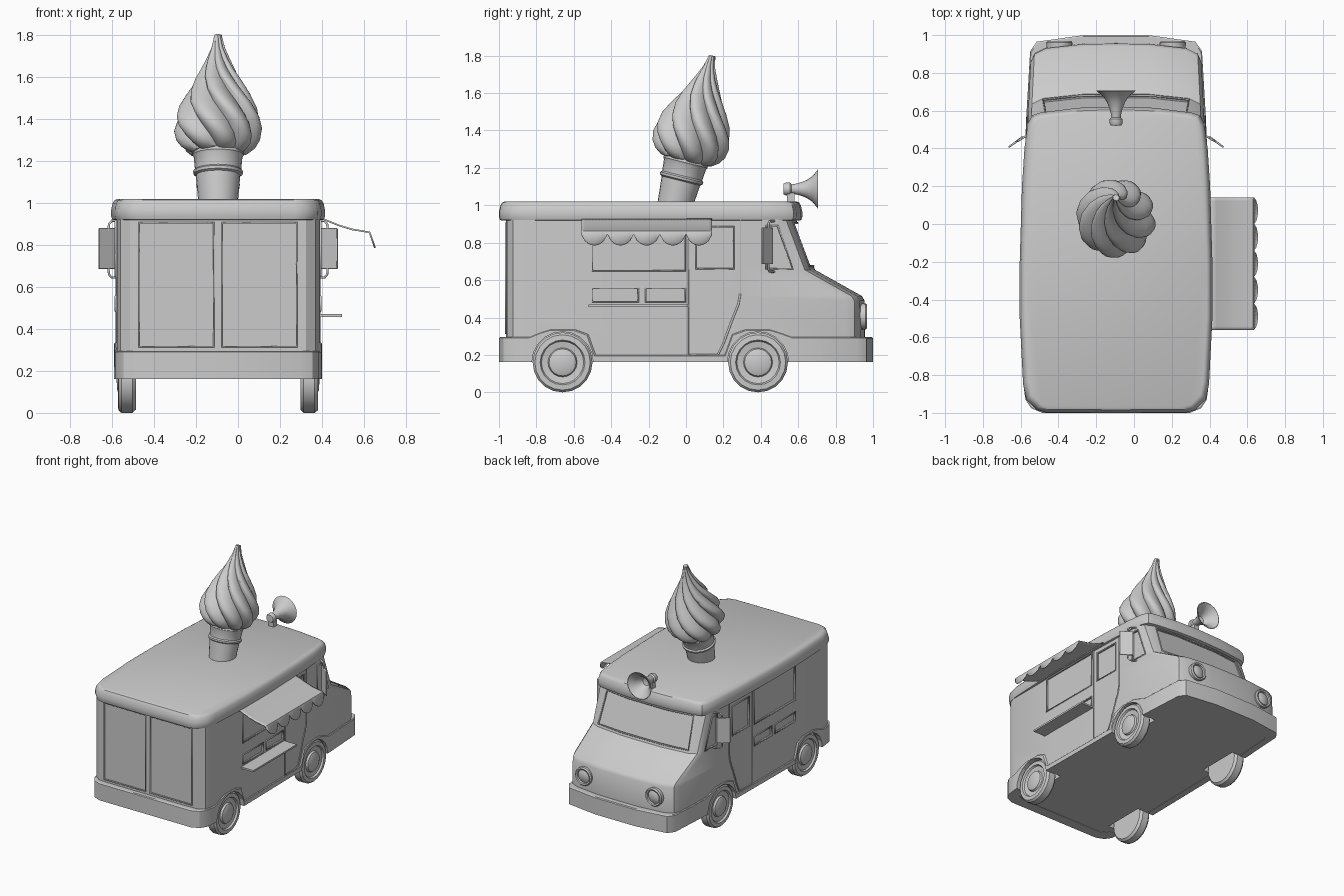
import bpy, bmesh, math
from mathutils import Matrix, Vector as V

if "Cube" in bpy.data.objects:
    bpy.data.objects.remove(bpy.data.objects["Cube"])

CX = -0.095                      # truck centreline; parts are built around x = 0 and shifted at the end
R90 = math.pi / 2


def mesh(name, verts, faces):
    bm = bmesh.new()
    vs = [bm.verts.new(v) for v in verts]
    for f in faces:
        bm.faces.new([vs[i] for i in f])
    bmesh.ops.remove_doubles(bm, verts=bm.verts, dist=1e-5)
    bmesh.ops.recalc_face_normals(bm, faces=bm.faces)
    me = bpy.data.meshes.new(name)
    bm.to_mesh(me)
    bm.free()
    ob = bpy.data.objects.new(name, me)
    bpy.context.collection.objects.link(ob)
    return ob


def loft(name, rings, caps=True, loop=False):
    n, m = len(rings[0]), len(rings)
    faces = [(i * n + j, i * n + (j + 1) % n, (i + 1) % m * n + (j + 1) % n, (i + 1) % m * n + j)
             for i in range(m if loop else m - 1) for j in range(n)]
    if caps and not loop:
        faces += [tuple(range(n)), tuple(range((m - 1) * n, m * n))]
    return mesh(name, [p for r in rings for p in r], faces)


def lathe(name, profile, mat, seg=24):
    rings = [[mat @ V((r * math.cos(a), r * math.sin(a), h))
              for a in (2 * math.pi * k / seg for k in range(seg))] for r, h in profile]
    return loft(name, rings)


def tube(name, pts, r, cyclic=True):
    cu = bpy.data.curves.new(name, 'CURVE')
    cu.dimensions = '3D'
    cu.bevel_depth, cu.bevel_resolution = r, 1
    cu.use_fill_caps = True
    sp = cu.splines.new('POLY')
    sp.points.add(len(pts) - 1)
    for q, p in zip(sp.points, pts):
        q.co = (*p, 1)
    sp.use_cyclic_u = cyclic
    ob = bpy.data.objects.new(name, cu)
    bpy.context.collection.objects.link(ob)
    return ob


def box(name, lo, hi):
    return loft(name, [[(lo[0], lo[1], z), (hi[0], lo[1], z), (hi[0], hi[1], z), (lo[0], hi[1], z)]
                       for z in (lo[2], hi[2])])


def cut(target, cutter):
    cutter.hide_render = True
    cutter.display_type = 'WIRE'
    cutter.hide_set(True)
    m = target.modifiers.new("cut", 'BOOLEAN')
    m.object, m.operation, m.solver = cutter, 'DIFFERENCE', 'EXACT'


def full(half):                  # mirror a half outline running from front centre to rear centre
    return half + [(-p[0], *p[1:]) for p in half[-2:0:-1]]


def side(y):                     # half width of the gently bulging wall
    return 0.487 - 0.022 * (y + 0.4) ** 2


def outline(yf, z):
    w = side(yf - 0.1)
    half = [(0, yf), (0.17, yf - 0.002), (w - 0.08, yf - 0.025), (w - 0.02, yf - 0.055), (w, yf - 0.1)]
    half += [(side(y), y) for y in (0.28, 0.0, -0.4, -0.87)]
    half += [(0.465, -0.925), (0.42, -0.958), (0.3, -0.962), (0, -0.962)]
    return full([(x, y, z) for x, y in half])


# Body shell with sloping hood and windscreen
body = loft("body", [outline(yf, z) for yf, z in
                     ((.955, .165), (.957, .3), (.955, .49), (.94, .515), (.69, .655), (.587, .93))])


# Recessed panels with raised frames
def panel(name, pts, normal, depth=0.014, r=0.006):
    n = V(normal).normalized()
    cut(body, loft(name + "_cutter", [[V(p) - n * depth for p in pts], [V(p) + n * 0.04 for p in pts]]))
    tube(name + "_frame", [V(p) + n * 0.001 for p in pts], r)


def rect(a, b, c, d):
    return [(a, c), (b, c), (b, d), (a, d)]


PANELS = {"serving_window": rect(-.5, -.005, .65, .915), "rear_vent": rect(-.5, -.255, .485, .555),
          "front_vent": rect(-.215, -.005, .485, .555), "door_window": rect(.055, .255, .66, .885),
          "cab_window": [(.43, .66), (.57, .66), (.49, .89), (.43, .89)]}
DOOR = [(.015, .925), (.015, .2), (.17, .2), (.2, .26), (.24, .37), (.28, .47), (.29, .53), (.29, .925)]
for s, tag in ((1, "right_"), (-1, "left_")):
    for name, poly in PANELS.items():
        panel(tag + name, [(s * side(y), y, z) for y, z in poly], (s, 0, 0))
    tube(tag + "door_seam", [(s * side(y), y, z) for y, z in DOOR], 0.006, False)
    panel(tag + "rear_door", [(s * x, -.962, z) for x, z in rect(.02, .375, .315, .905)], (0, -1, 0), 0.01)


def glass(x, z):
    return (x, .69 - (z - .655) * .103 / .275 - (.025 if abs(x) > .2 else .002), z)


panel("windscreen", [glass(x, .675) for x in (-.385, -.17, .17, .385)]
      + [glass(x, .905) for x in (.37, .17, -.17, -.37)], (0, .275, .103))

# Wraparound bumper skirt that rises over the wheels
half = [(0, 1.0, .295), (.17, 1.0, .295), (.42, .965, .295), (.455, .915, .295)]
half += [(side(y) + .009, y, z) for y, z in
         ((.57, .295), (.5, .32), (.45, .335), (.32, .335), (.25, .31), (.21, .2), (-.49, .2), (-.53, .31),
          (-.6, .335), (-.73, .335), (-.78, .32), (-.84, .295))]
half += [(.48, -.93, .295), (.45, -.975, .295), (.39, -1.0, .295), (0, -1.0, .295)]
ring = full(half)
skirt = loft("bumper_skirt", [[(x, y, .162) for x, y, z in ring], [(x, y, z - .005) for x, y, z in ring],
                              [(x * .99, y * .993, z) for x, y, z in ring],
                              [(x * .9, y * .92, z) for x, y, z in ring],
                              [(x * .9, y * .92, .162) for x, y, z in ring]], loop=True)

# Wheels and their arches
TYRE = [(0, -.042), (.145, -.042), (.16, -.026), (.16, .026), (.148, .041), (.12, .043), (.113, .03),
        (.078, .024), (.072, .038), (.052, .046), (0, .05)]
for s, tag in ((1, "right_"), (-1, "left_")):
    for y, end in ((-.66, "rear_"), (.385, "front_")):
        rot = Matrix.Rotation(s * R90, 4, 'Y')
        lathe(tag + end + "wheel", TYRE, Matrix.Translation((s * .434, y, .16)) @ rot, 20)
        arch = lathe(tag + end + "arch_cutter", [(.164, -.075), (.164, .15)],
                     Matrix.Translation((s * .434, y, .16)) @ rot, 20)
        cut(body, arch)
        cut(skirt, arch)

# Roof cap with rounded rim
half = [(0, .622), (.2, .615), (.4, .59), (.445, .575), (.468, .53), (.485, .4), (.498, .2), (.51, -.2),
        (.51, -.5), (.492, -.85), (.475, -.93), (.42, -.985), (.37, -.998), (0, -1.0)]
loft("roof", [full([(x * k, (y + .19) * k2 - .19, z) for x, y in half]) for k, k2, z in
              ((.965, .98, .918), (.99, .994, .922), (1, 1, .94), (1, 1, .965), (.985, .99, 1.0),
               (.965, .98, 1.014), (.94, .965, 1.02))])

# Headlights and wing mirrors
LAMP = [(0, -.04), (.066, -.04), (.07, .015), (.062, .024), (.052, .02), (.05, .006), (.03, .016), (0, .02)]
for s, tag in ((1, "right_"), (-1, "left_")):
    lathe(tag + "headlight", LAMP, Matrix.Translation((s * .3, .945, .405)) @ Matrix.Rotation(-R90, 4, 'X'), 20)
    plate = [(.488, .458), (.567, .402), (.572, .41), (.494, .468)]
    mir = loft(tag + "mirror", [[(s * x, y, z) for x, y in plate] for z in (.685, .88)])
    b = mir.modifiers.new("bevel", 'BEVEL')
    b.width, b.segments = .004, 2
    for z0, z1, end in ((.87, .915, "upper"), (.69, .645, "lower")):
        tube(tag + end + "_mirror_bracket", [(s * .522, .44, z0), (s * .52, .44, (z0 + 2 * z1) / 3),
             (s * .507, .447, z1), (s * .455, .48, z1)], .006, False)

# Scalloped awning
N, per = 40, 8
slope = [(.49, .928), (.53, .912), (.58, .892), (.64, .874), (.69, .866), (.722, .86)]
verts, faces = [], []
for j in range(N + 1):
    y = -.56 + .7 * j / N
    f = .2 + .8 * abs(math.sin(math.pi * j / per)) ** .6
    verts += [(x, y, z) for x, z in slope] + [(.722 + .026 * f, y, .86 - .074 * f)]
for j in range(N):
    faces += [(j * 7 + i, j * 7 + i + 1, j * 7 + i + 8, j * 7 + i + 7) for i in range(6)]
awning = mesh("awning", verts, faces)
m = awning.modifiers.new("thickness", 'SOLIDIFY')
m.thickness, m.offset = .008, 0

# Serving shelf
box("serving_shelf", (.46, -.52, .457), (.59, .01, .47))

# Roof loudspeaker
lathe("loudspeaker", [(0, 0), (.028, .002), (.034, .012), (.034, .035), (.025, .045), (.027, .06), (.034, .09),
                      (.048, .125), (.068, .155), (.104, .185), (.1, .186), (.062, .155), (.03, .1), (0, .09)],
      Matrix.Translation((0, .52, 1.087)) @ Matrix.Rotation(-R90, 4, 'X'), 20)
box("loudspeaker_stand", (-.022, .54, 1.0), (.022, .58, 1.065))

# Tilted cone with lipped rim
tilt = Matrix.Translation((0, -.06, 1.0)) @ Matrix.Rotation(-math.atan(.25), 4, 'X')
lathe("cone", [(0, -.02), (.092, -.02), (.106, .135), (.117, .142), (.119, .155), (.11, .163), (.116, .225),
               (.122, .235), (.12, .252), (0, .252)], tilt, 24)

# Twisted soft-serve swirl with eight overlapping lobes
keys = [(.235, .09), (.25, .145), (.275, .178), (.31, .2), (.36, .213), (.41, .208), (.47, .187), (.535, .152),
        (.6, .115), (.65, .085), (.7, .06), (.76, .034), (.825, .018)]
rings = []
for t, R in keys:
    ring = []
    for k in range(80):
        u = (k % 10) / 10
        r = R * (.8 + .2 * math.sin(math.pi * u ** .7))
        a = 2 * math.pi * k / 80 - 2.4 * (t - .24) / .58
        ring.append(tilt @ V((r * math.cos(a), r * math.sin(a), t)))
    rings.append(ring)
loft("soft_serve", rings)

# Shift to the final centreline and shade
bpy.ops.object.select_all(action='DESELECT')
for ob in bpy.context.collection.objects:
    ob.location.x += CX
    if ob.type == 'MESH' and not ob.hide_render:
        ob.select_set(True)
        bpy.context.view_layer.objects.active = ob
bpy.ops.object.shade_smooth_by_angle(angle=math.radians(32))
